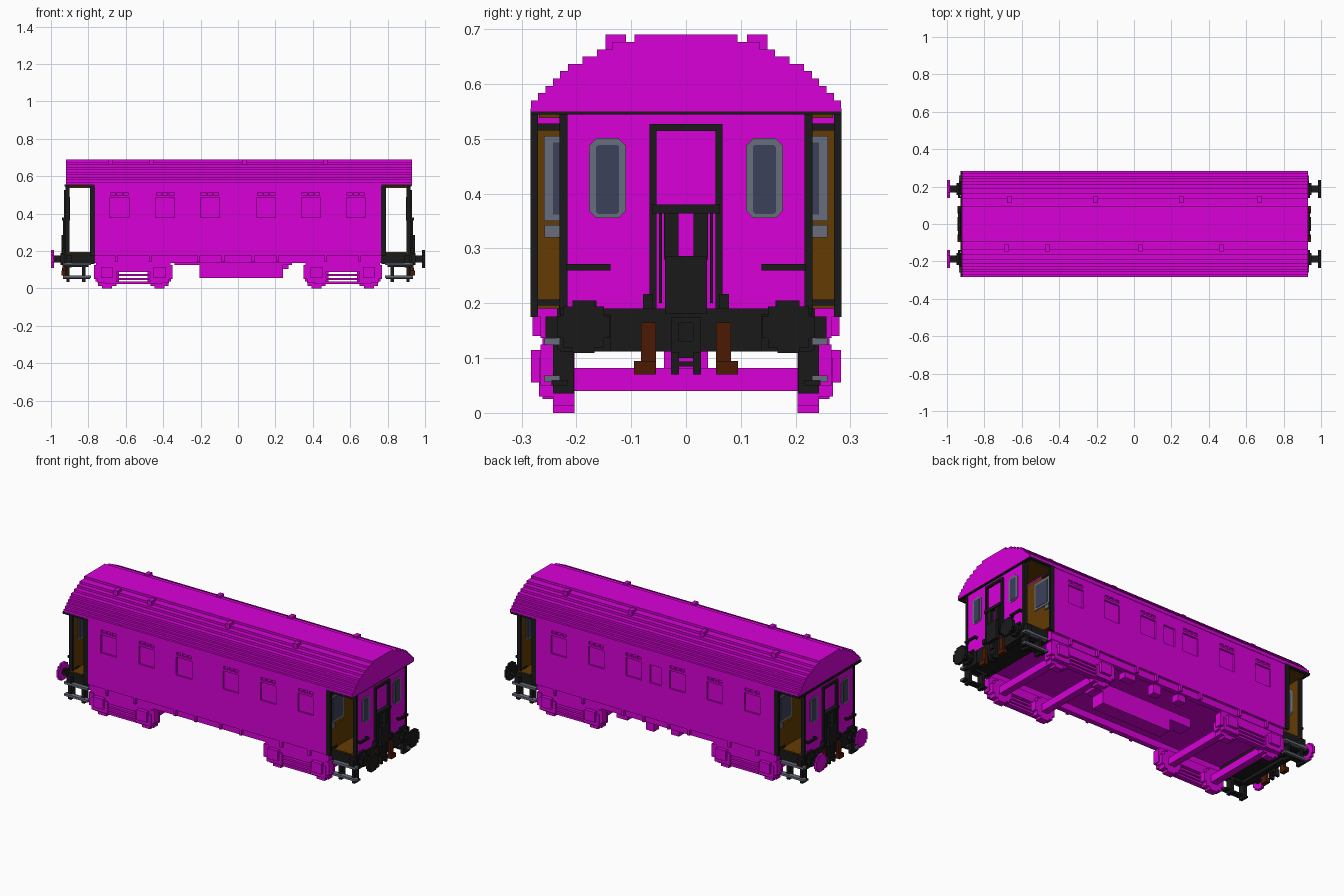
import bpy, bmesh
from mathutils import Matrix, Vector

cube = bpy.data.objects.get("Cube")
if cube:
    bpy.data.objects.remove(cube, do_unlink=True)


def material(name, rgb):
    m = bpy.data.materials.new(name)
    m.use_nodes = True
    m.diffuse_color = (*rgb, 1)
    m.node_tree.nodes["Principled BSDF"].inputs["Base Color"].default_value = (*rgb, 1)
    return m


MAGENTA = material("magenta", (.69, 0, .69))
BLACK = material("black", (.01, .01, .01))
BROWN = material("wood brown", (.125, .045, .001))
GREY = material("blue grey", (.14, .15, .2))
GLASS = material("dark glass", (.045, .052, .105))
RUST = material("rust", (.07, .01, .001))


def finish(bm, name, mat):
    bmesh.ops.recalc_face_normals(bm, faces=bm.faces)
    mesh = bpy.data.meshes.new(name)
    bm.to_mesh(mesh)
    bm.free()
    mesh.materials.append(mat)
    ob = bpy.data.objects.new(name, mesh)
    bpy.context.collection.objects.link(ob)
    return ob


def add_box(bm, x0, x1, y0, y1, z0, z1):
    centre = Vector((x0 + x1, y0 + y1, z0 + z1)) / 2
    size = Matrix.Diagonal((x1 - x0, y1 - y0, z1 - z0, 1))
    bmesh.ops.create_cube(bm, size=1, matrix=Matrix.Translation(centre) @ size)


def boxes(name, mat, *bounds):
    """Boxes given as x0, x1, y0, y1, z0, z1."""
    bm = bmesh.new()
    for b in bounds:
        add_box(bm, *b)
    return finish(bm, name, mat)


def mirrored(name, mat, *bounds):
    """Boxes repeated at both ends and, when off centre, on both sides."""
    full = []
    for x0, x1, y0, y1, z0, z1 in bounds:
        for xa, xb in ((x0, x1), (-x1, -x0)):
            full.append((xa, xb, y0, y1, z0, z1))
            if abs(y0 + y1) > 1e-6:
                full.append((xa, xb, -y1, -y0, z0, z1))
    return boxes(name, mat, *full)


def prism(bm, profile, x0, x1):
    """Extrude a y-z outline along x."""
    face = bm.faces.new([bm.verts.new((x0, y, z)) for y, z in profile])
    new = bmesh.ops.extrude_face_region(bm, geom=[face])["geom"]
    verts = [v for v in new if isinstance(v, bmesh.types.BMVert)]
    bmesh.ops.translate(bm, verts=verts, vec=(x1 - x0, 0, 0))


def disc(bm, axis, centre, radius, depth):
    """Stepped round disc facing along x or y."""
    x, y, z = centre
    for wide, high in ((1, .42), (.78, .78), (.42, 1)):
        w, h, d = radius * wide, radius * high, depth / 2
        a, b = (d, w) if axis == "X" else (w, d)
        add_box(bm, x - a, x + a, y - b, y + b, z - h, z + h)


# Stepped roof
halves = (.283, .27, .256, .243, .23, .215, .189, .162, .135, .094)
right = [(.283, .55)]
for i, h in enumerate(halves):
    z = .57 + i * .0133
    right.append((h, z))
    if i + 1 < len(halves):
        right.append((halves[i + 1], z))
bm = bmesh.new()
prism(bm, right + [(-y, z) for y, z in reversed(right)], -.92, .929)
finish(bm, "roof", MAGENTA)

# Roof vents
vents = [(x, .13) for x in (-.666, -.206, .254, .671)]
vents += [(x, -.128) for x in (-.682, -.463, .035, .468)]
boxes("roof_vents", MAGENTA,
      *[(x - .013, x + .013, y - .019, y + .019, .65, .69) for x, y in vents])

# Body with window and vent-slot pockets cut in both sides
body = boxes("body", MAGENTA, (-.768, .768, -.28, .28, .175, .551))
cut = bmesh.new()
sides = {-1: (-.634, -.39, -.15, .15, .39, .63), 1: (-.62, -.38, -.14, .14, .38, .62)}
for s, centres in sides.items():
    y0, y1 = sorted((s * .27, s * .3))
    for x in centres:
        add_box(cut, x - .05, x + .05, y0, y1, .38, .485)
        for k in (-1, 0, 1):
            add_box(cut, x + k * .034 - .013, x + k * .034 + .013, y0, y1, .497, .514)
add_box(cut, -.035, .035, .27, .3, .38, .485)
cutter = finish(cut, "window_cutter", MAGENTA)
cutter.hide_render = True
mod = body.modifiers.new("windows", "BOOLEAN")
mod.operation = "DIFFERENCE"
mod.solver = "EXACT"
mod.object = cutter
bpy.context.view_layer.objects.active = body
bpy.ops.object.modifier_apply(modifier=mod.name)
bpy.data.objects.remove(cutter, do_unlink=True)

# Side sills, brackets and underfloor equipment
boxes("side_sills", MAGENTA, *[(-.768, .768, y - .015, y + .015, .137, .18) for y in (-.25, .25)])
mirrored("sill_brackets", MAGENTA,
         *[(x - .007, x + .007, .26, .28, .14, .176) for x in (.08, .21, .47, .65)])
boxes("underfloor_tank", MAGENTA, (-.205, .24, -.04, .04, .057, .14), (-.34, .29, -.04, .04, .125, .18))
boxes("side_equipment", MAGENTA, (.2, .27, .205, .25, .105, .14), (.03, .08, .205, .25, .085, .14),
      (-.13, -.08, .205, .25, .1, .14))

# Bogies: side frames, wheels and axles
frame = [(-.2, .2, .225, .262, .088, .137), (-.21, -.18, .225, .265, .05, .125),
         (.18, .21, .225, .265, .05, .125)]
frame += [(-.15, .15, .232, .262, z, z + .012) for z in (.025, .045, .066)]
for d in (-.14, .14):
    frame += [(d - .032, d + .032, .24, .283, .055, .115), (d - .05, d + .05, .235, .268, .03, .1)]
mirrored("bogie_frames", MAGENTA, *[(.56 + b[0], .56 + b[1], *b[2:]) for b in frame])
wheels = bmesh.new()
for x in (-.7, -.42, .42, .7):
    for y in (-.223, .223):
        disc(wheels, "Y", (x, y, .063), .063, .04)
finish(wheels, "wheels", MAGENTA)
mirrored("axles", MAGENTA, *[(x - .02, x + .02, -.21, .21, .04, .082) for x in (.42, .7)])

# Open end platforms: wooden inside, with dark floor frame, ceiling edge and posts
mirrored("platform_floor", BLACK, (.766, .915, -.235, .235, .13, .19))
mirrored("platform_boards", BROWN, (.77, .91, -.232, .232, .189, .196))
mirrored("platform_ceiling", BLACK, (.766, .927, -.284, .284, .544, .555))
mirrored("ceiling_lining", BROWN, (.77, .905, -.268, .268, .538, .545))
mirrored("bulkhead", BROWN, (.766, .773, -.277, .277, .19, .528))
mirrored("bulkhead_frame", BLACK, (.764, .79, .27, .284, .175, .545),
         (.766, .779, .2, .275, .515, .528), (.766, .779, .2, .275, .196, .207))
mirrored("bulkhead_window_frame", GREY, (.772, .777, .14, .259, .35, .505),
         (.772, .782, .225, .258, .32, .343))
mirrored("bulkhead_window_glass", GLASS, (.774, .779, .152, .243, .362, .493))

# End walls
mirrored("end_wall", MAGENTA, (.908, .918, -.225, .225, .19, .545))
mirrored("end_wall_lining", BROWN, (.902, .909, -.222, .222, .192, .543))
mirrored("end_wall_posts", BLACK, (.9, .922, .216, .231, .18, .545))


# Rounded end windows
def chamfered(cy, cz, w, h, c):
    return [(cy + sy * a, cz + sz * b) for sy, sz, a, b in (
        (1, -1, w - c, h), (1, -1, w, h - c), (1, 1, w, h - c), (1, 1, w - c, h),
        (-1, 1, w - c, h), (-1, 1, w, h - c), (-1, -1, w, h - c), (-1, -1, w - c, h))]


for name, mat, w, h, c, t in (("end_window_frames", GREY, .034, .073, .014, 0),
                              ("end_window_glass", GLASS, .021, .063, .004, .002)):
    bm = bmesh.new()
    for sx in (-1, 1):
        for y in (-.143, .143):
            prism(bm, chamfered(y, .428 - t, w, h, c), sx * (.9 - t), sx * (.921 + t))
    finish(bm, name, mat)

# Gangway door frame, folded bridge and handrails
mirrored("gangway_frame", BLACK, (.915, .93, .054, .067, .19, .525),
         (.915, .93, -.067, .067, .514, .527), (.915, .94, -.062, .062, .364, .38))
mirrored("gangway_bridge", BLACK, (.912, .945, -.038, .038, .18, .286),
         (.912, .935, .014, .04, .28, .37), (.912, .935, .044, .049, .2, .37),
         (.915, .94, .06, .078, .19, .217))
mirrored("end_handrails", BLACK, (.93, .94, .138, .218, .26, .272),
         (.912, .935, .138, .148, .26, .272), (.912, .935, .208, .218, .26, .272))

# Headstock, coupling and hoses
mirrored("headstock", BLACK, (.89, .925, -.23, .23, .112, .19), (.89, .92, .225, .256, .125, .176),
         (.9, .93, .163, .204, .185, .205), (.92, .928, .137, .23, .112, .18))
mirrored("coupling", BLACK, (.92, .945, -.014, .014, .13, .165), (.915, .935, -.027, .027, .1, .175),
         (.915, .94, .013, .027, .07, .11), (.92, .938, -.02, .02, .085, .094))
mirrored("brake_hoses", RUST, (.92, .938, .055, .082, .07, .165), (.92, .945, .055, .095, .07, .095))

# Buffers: the heads at one end are painted like the body
shafts = bmesh.new()
for sx, mat, side in ((1, BLACK, "left"), (-1, MAGENTA, "right")):
    heads = bmesh.new()
    for y in (-.187, .187):
        disc(shafts, "X", (sx * .955, y, .157), .018, .08)
        disc(shafts, "X", (sx * .935, y, .157), .032, .03)
        disc(heads, "X", (sx * .9925, y, .157), .048, .015)
    finish(heads, side + "_buffer_heads", mat)
finish(shafts, "buffer_shafts", BLACK)

# Entrance steps and hangers
mirrored("step_hangers", BLACK, *[(x, x + .018, .204, .243, .035, .135) for x in (.815, .9)],
         (.8, .93, .204, .235, .115, .13), (.79, .935, .215, .245, .05, .06))
mirrored("step_treads", GREY, (.785, .935, .23, .258, .056, .068), (.785, .935, .23, .258, .124, .137))
